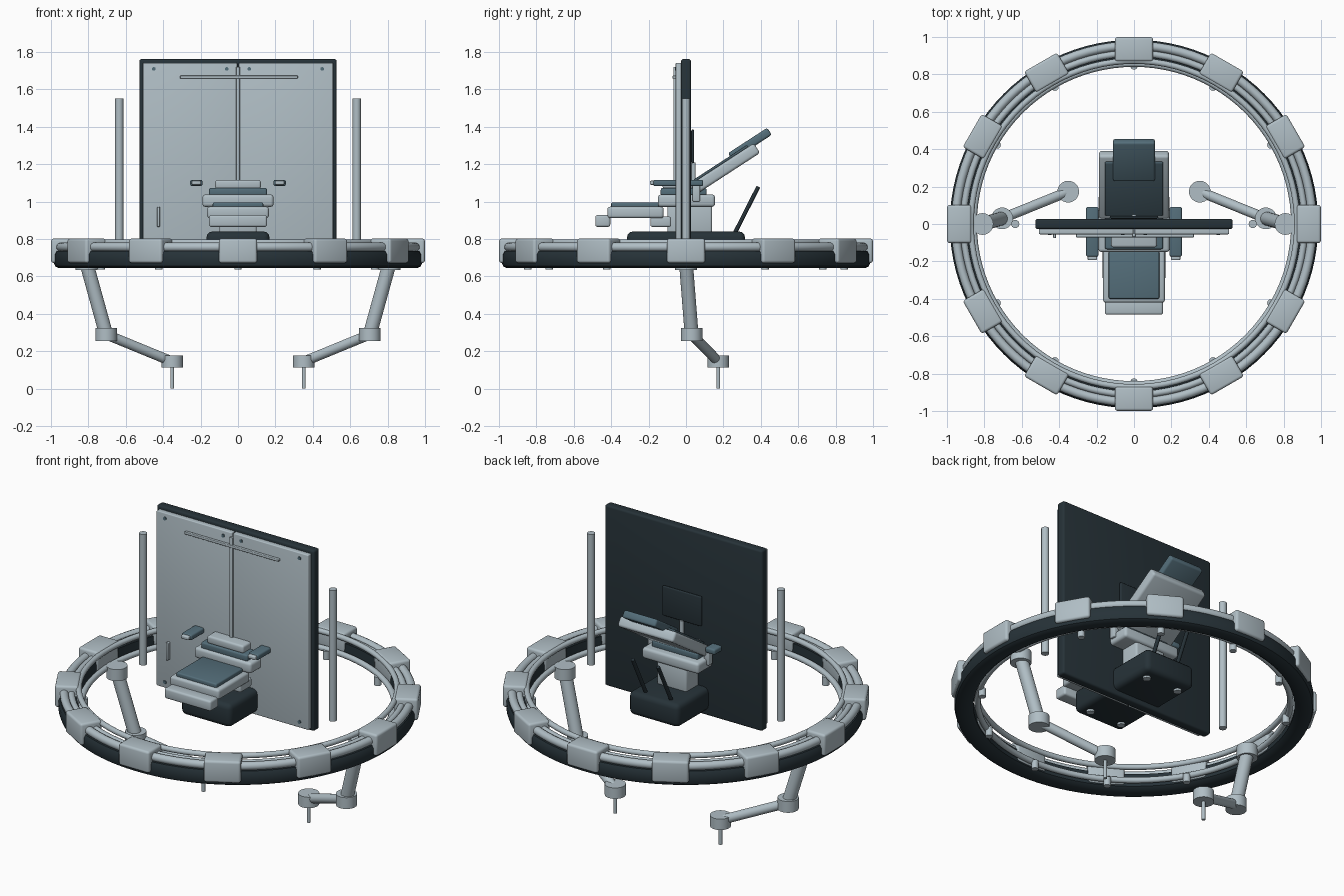
import bpy, bmesh, math
from mathutils import Vector, Matrix

if "Cube" in bpy.data.objects:
    bpy.data.objects.remove(bpy.data.objects["Cube"])


def material(name, hex_code):
    def lin(c):
        return c / 12.92 if c <= 0.04045 else ((c + 0.055) / 1.055) ** 2.4
    m = bpy.data.materials.new(name)
    rgb = [lin(int(hex_code[i:i + 2], 16) / 255) for i in (0, 2, 4)]
    m.diffuse_color = (*rgb, 1)
    m.use_nodes = True
    m.node_tree.nodes["Principled BSDF"].inputs["Base Color"].default_value = m.diffuse_color
    return m


LIGHT = material("pale_grey", "B0BEC5")
BLUE = material("slate_blue", "546E7A")
PAD = material("dark_slate", "455A64")
DARK = material("charcoal_navy", "263238")


def finish(ob, name, mat, smooth=True):
    ob.name = name
    ob.data.materials.clear()
    ob.data.materials.append(mat)
    if smooth:
        bpy.ops.object.shade_smooth_by_angle(angle=math.radians(35))
    return ob


def box(name, mat, x, y, z, bevel=0.01, rot=(0, 0, 0)):
    """Bevelled box from (min, max) ranges, turned about its centre."""
    c = [(a + b) / 2 for a, b in (x, y, z)]
    bpy.ops.mesh.primitive_cube_add(size=1, location=c, rotation=rot)
    ob = bpy.context.object
    size = Matrix.Diagonal([b - a for a, b in (x, y, z)]).to_4x4()
    ob.data.transform(size)
    if bevel:
        bm = bmesh.new()
        bm.from_mesh(ob.data)
        bmesh.ops.bevel(bm, geom=bm.edges[:], offset=bevel, segments=3,
                        profile=0.5, affect='EDGES')
        bm.to_mesh(ob.data)
        bm.free()
    return finish(ob, name, mat)


def rod(name, mat, p, q, r, sides=24):
    """Cylinder between two points."""
    p, q = Vector(p), Vector(q)
    d = q - p
    bpy.ops.mesh.primitive_cylinder_add(vertices=sides, radius=r, depth=d.length,
                                        location=(p + q) / 2)
    ob = bpy.context.object
    ob.rotation_euler = d.to_track_quat('Z', 'Y').to_euler()
    return finish(ob, name, mat)


def lathe(name, mat, profile, steps=96):
    """Closed (radius, height) profile swept about the z axis."""
    bm = bmesh.new()
    rows = []
    for i in range(steps):
        a = 2 * math.pi * i / steps
        rows.append([bm.verts.new((r * math.cos(a), r * math.sin(a), z)) for r, z in profile])
    n = len(profile)
    for i in range(steps):
        a, b = rows[i], rows[(i + 1) % steps]
        for j in range(n):
            bm.faces.new((a[j], b[j], b[(j + 1) % n], a[(j + 1) % n]))
    bmesh.ops.recalc_face_normals(bm, faces=bm.faces[:])
    me = bpy.data.meshes.new(name)
    bm.to_mesh(me)
    bm.free()
    ob = bpy.data.objects.new(name, me)
    bpy.context.collection.objects.link(ob)
    bpy.ops.object.select_all(action='DESELECT')
    ob.select_set(True)
    bpy.context.view_layer.objects.active = ob
    return finish(ob, name, mat)


# Ring: dark channel carrying pale rails
lathe("ring_channel", DARK, [(0.9, 0.65), (0.96, 0.645), (0.978, 0.655), (0.985, 0.675),
                             (0.985, 0.715), (0.975, 0.735), (0.885, 0.745), (0.88, 0.665)])
for i, (r, z, t) in enumerate([(0.953, 0.757, 0.024), (0.912, 0.757, 0.018),
                               (0.872, 0.782, 0.016), (0.857, 0.69, 0.017)]):
    bpy.ops.mesh.primitive_torus_add(major_radius=r, minor_radius=t, major_segments=96,
                                     minor_segments=14, location=(0, 0, z))
    finish(bpy.context.object, f"ring_rail_{i}", LIGHT)

# Ring clamps and the small studs inside them
for i in range(12):
    a = i * math.pi / 6
    ob = box(f"ring_clamp_{i}", LIGHT, (-0.065, 0.065), (-0.102, 0.102), (0.672, 0.803), 0.014)
    ob.location = (0.934 * math.cos(a), 0.934 * math.sin(a), 0.7375)
    ob.rotation_euler.z = a
    x, y = 0.845 * math.cos(a), 0.845 * math.sin(a)
    rod(f"ring_stud_{i}", LIGHT, (x, y, 0.638), (x, y, 0.69), 0.02, 16)

# Upright panel with two pale front plates
box("back_panel", DARK, (-0.527, 0.527), (-0.027, 0.027), (0.67, 1.762), 0.012)
for s, side in ((-1, "left"), (1, "right")):
    x0, x1 = sorted((s * 0.004, s * 0.508))
    box(f"front_plate_{side}", LIGHT, (x0, x1), (-0.055, -0.02), (0.685, 1.742), 0.005)
    for x in (0.06, 0.45):
        for z in (0.72, 1.71):
            rod(f"plate_stud_{side}", BLUE, (s * x, -0.06, z), (s * x, -0.05, z), 0.01, 16)
box("centre_strip", LIGHT, (-0.01, 0.01), (-0.068, -0.05), (0.72, 1.72), 0.003)
box("cross_bar", LIGHT, (-0.31, 0.32), (-0.072, -0.054), (1.658, 1.674), 0.004)
box("panel_handle", LIGHT, (-0.432, -0.417), (-0.075, -0.05), (0.865, 0.972), 0.004)
box("rear_screen", DARK, (-0.13, 0.13), (0.028, 0.044), (1.205, 1.385), 0.007)
rod("screen_post", LIGHT, (0, 0.04, 1.07), (0, 0.04, 1.21), 0.012)

# Chair base, feet and column
box("chair_base", DARK, (-0.168, 0.168), (-0.315, 0.315), (0.7, 0.84), 0.03)
for x in (-0.11, 0.11):
    for y in (-0.24, 0.24):
        rod("base_foot", LIGHT, (x, y, 0.688), (x, y, 0.705), 0.022)
box("chair_column", LIGHT, (-0.1, 0.1), (-0.1, 0.14), (0.83, 0.985), 0.012)

# Seat
box("seat_shell", LIGHT, (-0.19, 0.19), (-0.15, 0.155), (0.972, 1.038), 0.016)
box("seat_cushion", BLUE, (-0.155, 0.155), (-0.135, 0.11), (1.03, 1.073), 0.01)
box("lumbar_block", LIGHT, (-0.122, 0.122), (-0.125, 0.08), (1.068, 1.116), 0.012)

# Reclined back with pad and headrest, placed along the tilted axis
TILT = math.radians(33)


def on_back(name, mat, half_w, along, height, bevel):
    o = Vector((0, 0.05, 1.05))
    u = Vector((0, math.cos(TILT), math.sin(TILT)))
    n = Vector((0, -math.sin(TILT), math.cos(TILT)))
    c = o + u * sum(along) / 2 + n * sum(height) / 2
    l, h = (along[1] - along[0]) / 2, (height[1] - height[0]) / 2
    box(name, mat, (-half_w, half_w), (c.y - l, c.y + l), (c.z - h, c.z + h),
        bevel, (TILT, 0, 0))


on_back("backrest_shell", LIGHT, 0.187, (0, 0.405), (-0.012, 0.05), 0.015)
on_back("backrest_pad", PAD, 0.155, (0.03, 0.37), (0.045, 0.062), 0.006)
on_back("headrest", BLUE, 0.112, (0.26, 0.51), (0.035, 0.08), 0.012)

# Leg rest and foot rest
box("leg_rest", LIGHT, (-0.165, 0.165), (-0.42, -0.12), (0.912, 0.973), 0.014)
box("leg_pad", BLUE, (-0.135, 0.135), (-0.4, -0.145), (0.965, 0.996), 0.008)
box("foot_rest", LIGHT, (-0.155, 0.155), (-0.485, -0.405), (0.865, 0.928), 0.012)
box("leg_link", LIGHT, (-0.15, 0.15), (-0.19, -0.08), (0.865, 0.92), 0.01)

for s, side in ((-1, "left"), (1, "right")):
    def span(a, b):
        return tuple(sorted((s * a, s * b)))
    # Armrests
    box(f"armrest_{side}", BLUE, span(0.19, 0.256), (-0.175, 0.092), (1.083, 1.117), 0.01)
    box(f"armrest_tip_{side}", LIGHT, span(0.198, 0.248), (-0.193, -0.165), (1.09, 1.112), 0.006)
    box(f"armrest_bracket_{side}", LIGHT, span(0.17, 0.205), (0.035, 0.075), (1.0, 1.09), 0.006)
    # Levers behind the base
    rod(f"lever_{side}", DARK, (s * 0.085, 0.255, 0.82), (s * 0.085, 0.387, 1.08), 0.011, 12)
    # Side poles
    rod(f"side_pole_{side}", LIGHT, (s * 0.635, 0, 0.76), (s * 0.635, 0, 1.552), 0.022)
    # Hanging jointed arm
    hip, elbow, wrist = (s * 0.81, 0, 0.67), (s * 0.705, 0.03, 0.29), (s * 0.352, 0.173, 0.145)
    for part, (x, y, z), h in (("shoulder", hip, 0.035), ("elbow", elbow, 0.034),
                               ("wrist", wrist, 0.033)):
        rod(f"arm_{part}_{side}", LIGHT, (x, y, z - h), (x, y, z + h), 0.058, 32)
    rod(f"upper_arm_{side}", LIGHT, hip, elbow, 0.037)
    rod(f"lower_arm_{side}", LIGHT, elbow, wrist, 0.027)
    rod(f"arm_needle_{side}", LIGHT, (wrist[0], wrist[1], 0), wrist, 0.01, 16)
